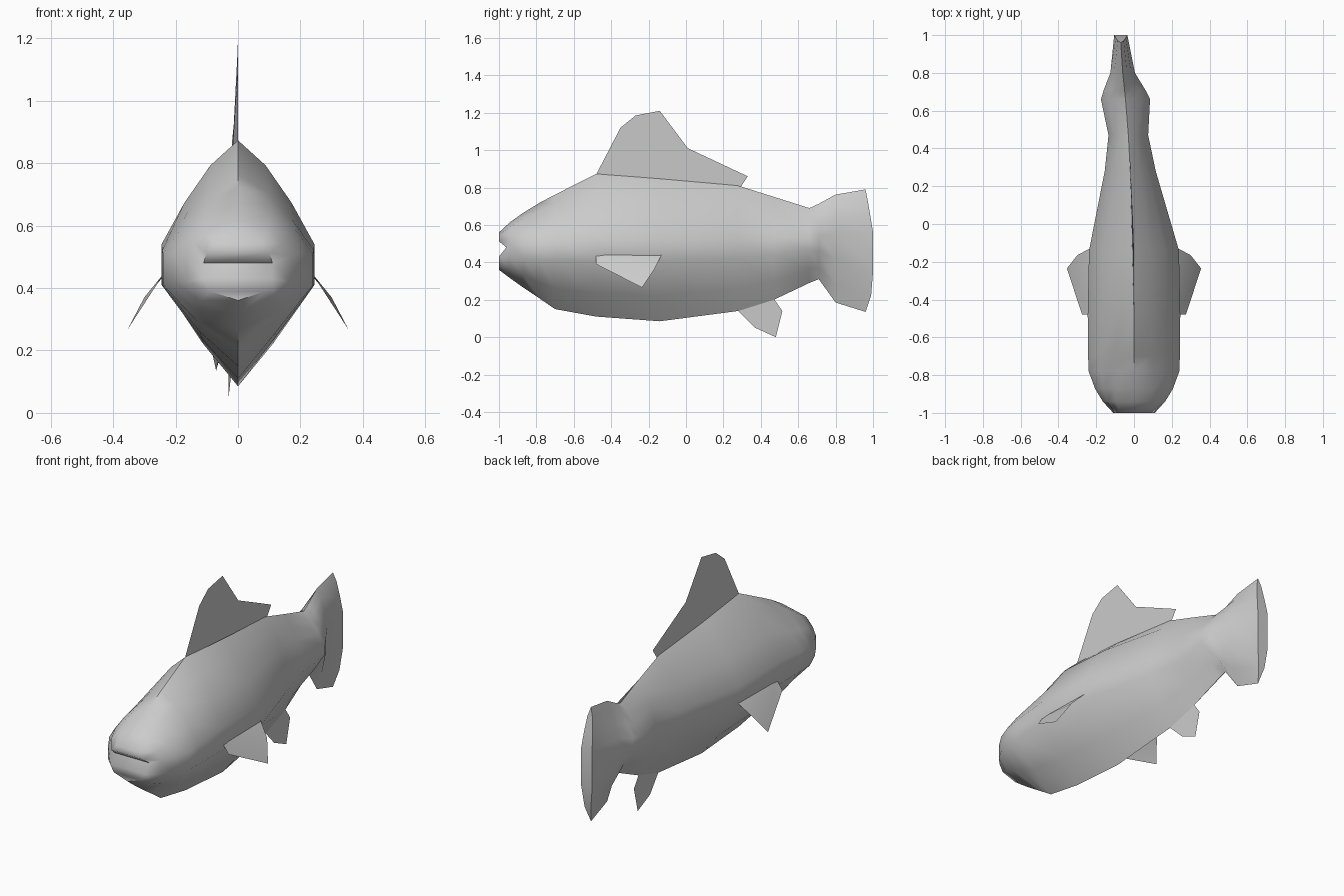
import bpy, bmesh

if "Cube" in bpy.data.objects:
    bpy.data.objects.remove(bpy.data.objects["Cube"])


def make_object(name, verts, faces, angle=0.9):
    mesh = bpy.data.meshes.new(name)
    bm = bmesh.new()
    vs = [bm.verts.new(v) for v in verts]
    for f in faces:
        bm.faces.new([vs[i] for i in f])
    bmesh.ops.recalc_face_normals(bm, faces=bm.faces)
    bm.to_mesh(mesh)
    bm.free()
    obj = bpy.data.objects.new(name, mesh)
    bpy.context.collection.objects.link(obj)
    bpy.ops.object.select_all(action='DESELECT')
    obj.select_set(True)
    bpy.context.view_layer.objects.active = obj
    bpy.ops.object.shade_smooth_by_angle(angle=angle)
    return obj


def section(y, cx, w, top, bot, hi, lo, blunt, bulge):
    """Closed 12-point lens section; bulge shifts each level along y."""
    up, down = top - hi, lo - bot
    half = [(0, top),
            ((.36 + .3 * blunt) * w, top - (.24 - .06 * blunt) * up),
            ((.70 + .22 * blunt) * w, top - .6 * up),
            (w, hi), (w, lo),
            ((.47 + .33 * blunt) * w, lo - .58 * down),
            (0, bot)]
    right = [(cx + x, y + bulge[k], z) for k, (x, z) in enumerate(half)]
    left = [(cx - half[k][0], y + bulge[k], half[k][1]) for k in range(5, 0, -1)]
    return right + left


# Body with tail: y, centre x, half width, top, bottom, upper and lower side edge, bluntness
flat = [0] * 7
mouth = [0, 0, 0, .04, 0, 0, 0]
tail_edge = [0, .01, .025, .04, .04, .03, 0]
stations = [
    (-1.00, 0, .11, .56, .36, .48, .43, 1, mouth),
    (-.94, 0, .165, .615, .315, .50, .42, .8, flat),
    (-.87, 0, .207, .665, .265, .51, .42, .5, flat),
    (-.78, 0, .24, .72, .205, .51, .41, .2, flat),
    (-.70, 0, .243, .762, .15, .52, .41, .1, flat),
    (-.48, 0, .245, .873, .11, .54, .41, 0, flat),
    (-.14, 0, .238, .847, .085, .53, .41, 0, flat),
    (.28, -.02, .135, .81, .14, .53, .42, 0, flat),
    (.47, -.03, .105, .75, .20, .53, .44, 0, flat),
    (.66, -.045, .13, .69, .29, .53, .47, 0, flat),
    (.71, -.05, .11, .713, .31, .54, .46, 0, flat),
    (.80, -.06, .065, .762, .185, .56, .42, 0, flat),
    (.96, -.07, .035, .79, .135, .56, .35, .3, tail_edge),
]
N = 12
verts, faces = [], []
for s in stations:
    verts += section(*s)
for r in range(len(stations) - 1):
    for k in range(N):
        a, b = r * N + k, r * N + (k + 1) % N
        faces.append((a, b, b + N, a + N))
# Mouth and tail end caps, built as strips from side to side
for base in (0, (len(stations) - 1) * N):
    faces.append((base, base + 1, base + 11))
    for k in range(1, 5):
        faces.append((base + k, base + k + 1, base + 11 - k, base + 12 - k))
    faces.append((base + 5, base + 6, base + 7))
make_object("body", verts, faces)

# Dorsal and anal fins
dorsal = [(0, -.48, .87), (0, -.35, 1.12), (0, -.27, 1.185), (0, -.14, 1.21),
          (-.005, .01, 1.01), (-.02, .33, .86), (-.02, .29, .80)]
anal = [(-.02, .28, .14), (-.03, .37, .05), (-.03, .48, 0),
        (-.03, .515, .14), (-.03, .47, .205)]
for name, pts in (("dorsal_fin", dorsal), ("anal_fin", anal)):
    make_object(name, pts, [range(len(pts))])

# Side fins and eyes
pectoral = [(.235, -.48, .45), (.275, -.48, .39), (.355, -.235, .265),
            (.30, -.165, .37), (.235, -.13, .44)]
for side, name in ((1, "right"), (-1, "left")):
    make_object(name + "_pectoral_fin", [(side * x, y, z) for x, y, z in pectoral],
                [(0, 1, 2), (0, 2, 3), (0, 3, 4)])
    bpy.ops.mesh.primitive_uv_sphere_add(segments=10, ring_count=6, radius=.022,
                                         location=(side * .163, -.78, .587))
    eye = bpy.context.object
    eye.name = name + "_eye"
    eye.scale = (.6, 1, .8)
    bpy.ops.object.shade_smooth()
